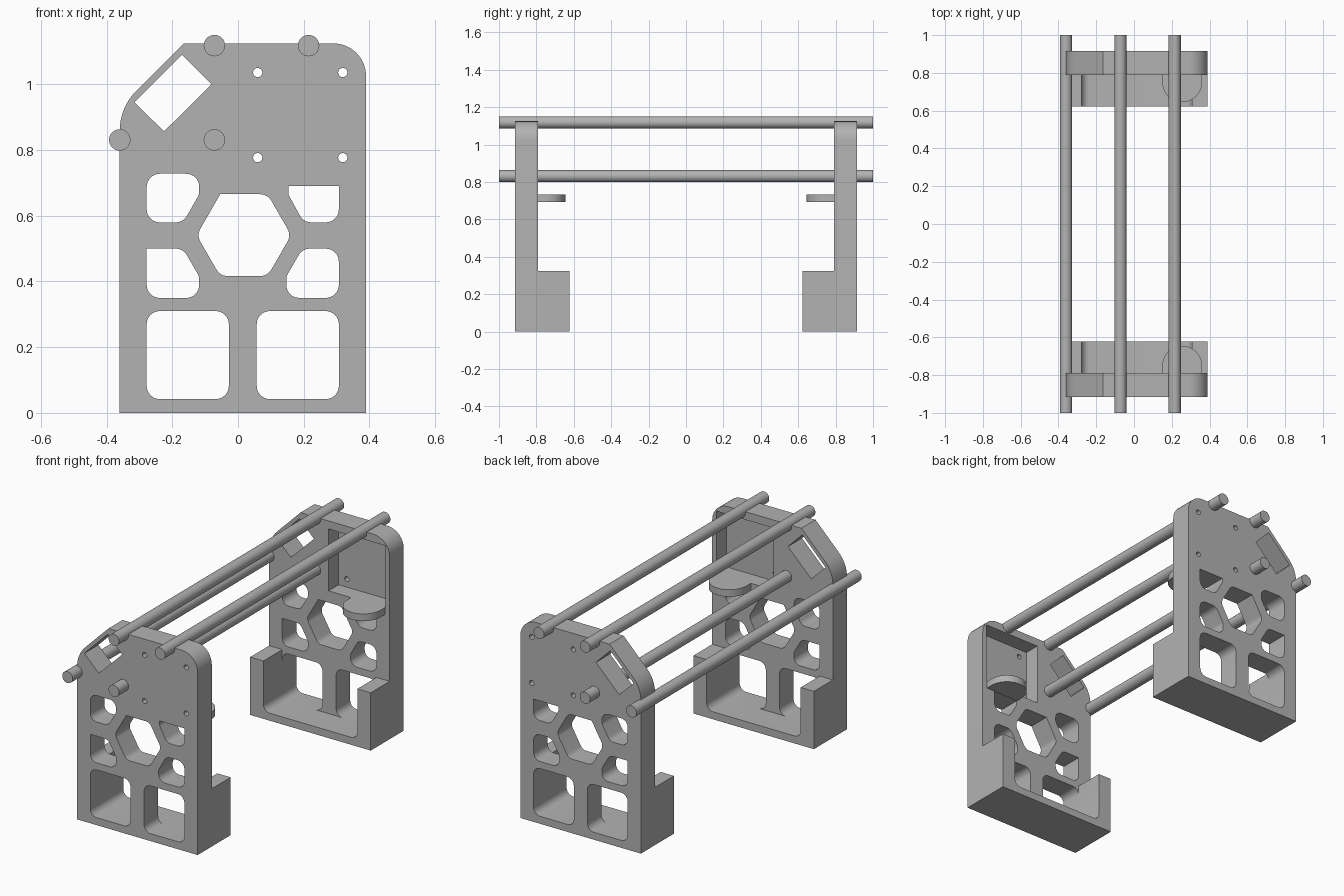
import bpy, bmesh, math
from mathutils import Vector

if "Cube" in bpy.data.objects:
    bpy.data.objects.remove(bpy.data.objects["Cube"])

grey = bpy.data.materials.new("plain grey")
grey.use_nodes = True
grey.diffuse_color = (0.45, 0.45, 0.45, 1)
grey.node_tree.nodes["Principled BSDF"].inputs["Base Color"].default_value = (0.45, 0.45, 0.45, 1)

OUTER, INNER, FOOT = -0.915, -0.79, -0.622   # depth planes of the front end
R = 0.04                                     # usual corner radius


def rounded(corners, seg=8):
    """Turn (u, v, radius) corners into a filleted outline."""
    pts, n = [], len(corners)
    for i, (u, v, r) in enumerate(corners):
        p = Vector((u, v))
        if r == 0:
            pts.append(p)
            continue
        a = (Vector(corners[i - 1][:2]) - p).normalized()
        b = (Vector(corners[(i + 1) % n][:2]) - p).normalized()
        half = a.angle(b) / 2
        centre = p + (a + b).normalized() * r / math.sin(half)
        start = p + a * r / math.tan(half) - centre
        end = p + b * r / math.tan(half) - centre
        sweep = start.angle_signed(end)
        for k in range(seg + 1):
            t = -sweep * k / seg
            c, s = math.cos(t), math.sin(t)
            pts.append(centre + Vector((start.x * c - start.y * s, start.x * s + start.y * c)))
    return pts


def circle(x, z, r, n=24):
    return [Vector((x + r * math.cos(math.tau * k / n), z + r * math.sin(math.tau * k / n)))
            for k in range(n)]


def prism(bm, outline, lo, hi, axis="Y"):
    """Extrude an outline between two planes along Y or Z."""
    def place(p, d):
        return (p.x, d, p.y) if axis == "Y" else (p.x, p.y, d)
    face = bm.faces.new([bm.verts.new(place(p, lo)) for p in outline])
    out = bmesh.ops.extrude_face_region(bm, geom=[face])["geom"]
    step = Vector((0, hi - lo, 0) if axis == "Y" else (0, 0, hi - lo))
    bmesh.ops.translate(bm, vec=step, verts=[g for g in out if isinstance(g, bmesh.types.BMVert)])


def make(name, prisms):
    bm = bmesh.new()
    for args in prisms:
        prism(bm, *args)
    bmesh.ops.recalc_face_normals(bm, faces=bm.faces)
    mesh = bpy.data.meshes.new(name)
    bm.to_mesh(mesh)
    bm.free()
    mesh.materials.append(grey)
    obj = bpy.data.objects.new(name, mesh)
    bpy.context.collection.objects.link(obj)
    return obj


def cut(obj, cutter):
    mod = obj.modifiers.new("cut", "BOOLEAN")
    mod.operation, mod.solver, mod.object = "DIFFERENCE", "EXACT", cutter
    bpy.context.view_layer.update()
    mesh = bpy.data.meshes.new_from_object(obj.evaluated_get(bpy.context.evaluated_depsgraph_get()))
    obj.modifiers.clear()
    obj.data = mesh
    bpy.data.objects.remove(cutter)


def flip(corners):
    """Mirror a hole across the panel's middle line."""
    return [(0.029 - u, v, r) for u, v, r in reversed(corners)]


def box(x0, x1, z0, z1, r):
    return [(x0, z0, r), (x1, z0, r), (x1, z1, r), (x0, z1, r)]


# End panel outline with a slanted, softened shoulder
panel = make("end_panel", [(rounded([
    (-0.36, 0, 0), (0.39, 0, 0), (0.39, 1.125, 0.1), (-0.165, 1.125, 0), (-0.36, 0.93, 0.17)]),
    OUTER, INNER)])

# Openings through the panel
window = box(-0.278, -0.028, 0.042, 0.31, R)
upper = [(-0.278, 0.58, R), (-0.167, 0.58, R), (-0.118, 0.665, R), (-0.118, 0.728, R), (-0.278, 0.728, R)]
lower = [(-0.278, 0.35, R), (-0.118, 0.35, R), (-0.118, 0.415, R), (-0.167, 0.5, R), (-0.278, 0.5, R)]
lower_square = lower[:-1] + [(-0.278, 0.5, 0)]
under_shelf = [(0.153, 0.69, 0), (0.153, 0.665, 0.02), (0.2, 0.58, R), (0.307, 0.58, R), (0.307, 0.69, 0)]
hexagon = [(0.018 + 0.144 * math.cos(k * math.pi / 3), 0.541 + 0.144 * math.sin(k * math.pi / 3),
            0 if k == 2 else R) for k in range(6)]
slot = [(-0.17, 1.09, 0), (-0.315, 0.945, 0), (-0.225, 0.857, 0), (-0.081, 1.0, 0)]
holes = [window, flip(window), upper, lower_square, flip(lower), under_shelf, hexagon, slot]
cut(panel, make("opening_cutter", [(rounded(h), OUTER - 0.1, INNER + 0.1) for h in holes]))

# Motor pocket on the inner side, then its four screw holes
cut(panel, make("pocket_cutter", [(rounded(box(0.01, 0.365, 0.732, 1.08, 0)), OUTER + 0.035, INNER + 0.1)]))
cut(panel, make("screw_cutter", [(circle(x, z, 0.014), OUTER - 0.1, INNER + 0.1)
                                 for x in (0.06, 0.319) for z in (0.777, 1.036)]))

# U-shaped foot and rounded shelf on the inner side
foot = make("foot", [(rounded([
    (-0.36, 0, 0), (0.39, 0, 0), (0.39, 0.325, 0), (0.307, 0.325, 0), (0.307, 0.042, R),
    (-0.278, 0.042, R), (-0.278, 0.325, 0), (-0.36, 0.325, 0)]), INNER, FOOT)])
shelf = make("shelf", [(rounded([
    (0.15, INNER, 0), (0.36, INNER, 0), (0.36, -0.645, 0.1045), (0.15, -0.645, 0.1045)], 14),
    0.692, 0.732, "Z")])

# Repeat the end pieces at the back
for part in (panel, foot, shelf):
    mod = part.modifiers.new("both ends", "MIRROR")
    mod.use_axis = (False, True, False)
    mod.use_mirror_merge = False

# Long rods joining the two ends
rods = [make("rod", [(circle(x, z, 0.0325, 32), -1, 1)])
        for x, z in ((-0.36, 0.831), (-0.072, 0.831), (-0.072, 1.118), (0.215, 1.118))]

bpy.ops.object.select_all(action="DESELECT")
for obj in [panel, foot, shelf] + rods:
    obj.select_set(True)
bpy.context.view_layer.objects.active = panel
bpy.ops.object.shade_smooth_by_angle(angle=math.radians(30))
